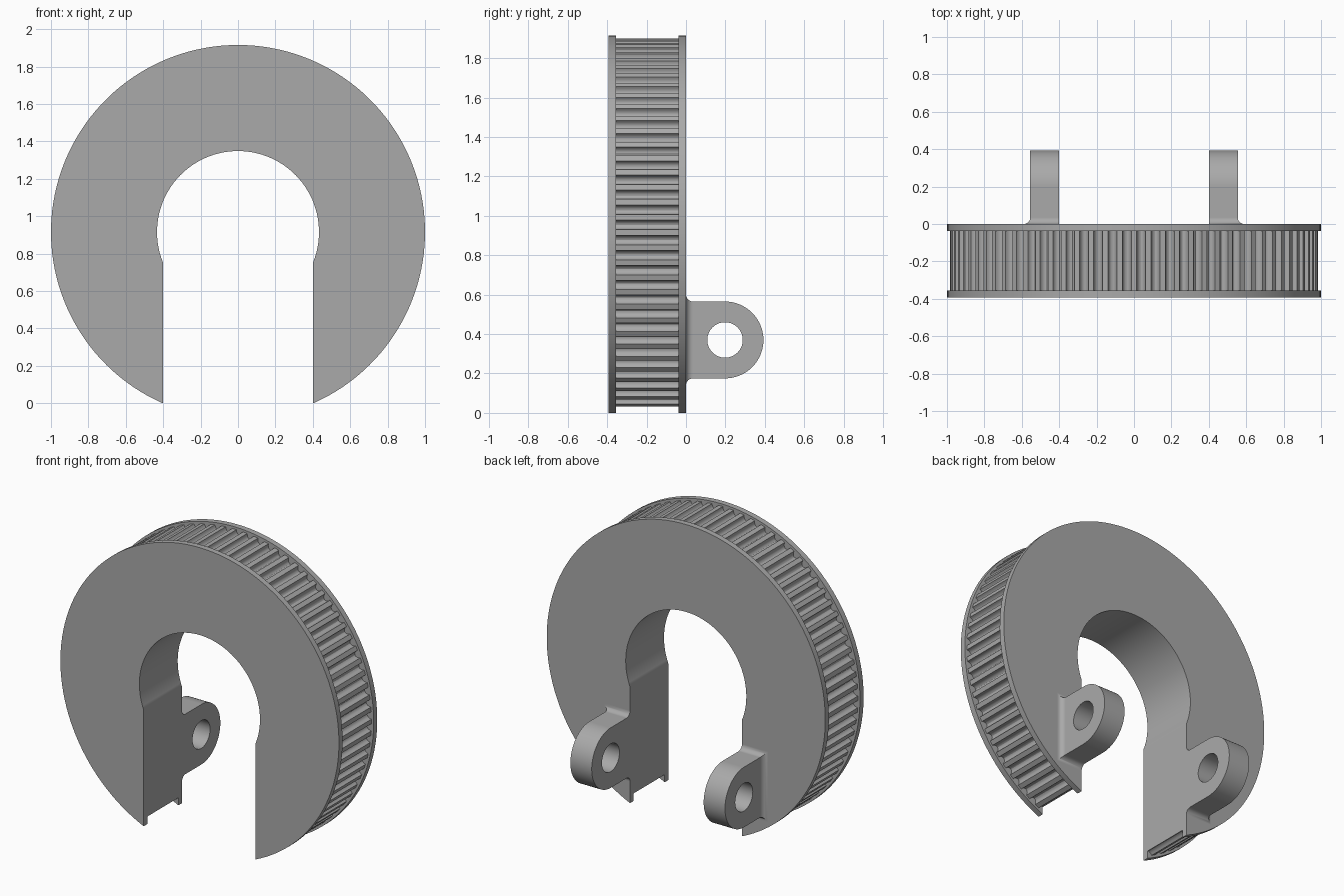
import bpy, bmesh
from math import sin, cos, pi, asin, sqrt, radians

cube = bpy.data.objects.get("Cube")
if cube:
    bpy.data.objects.remove(cube, do_unlink=True)

SLOT, BORE, RIM = 0.402, 0.433, 1.0
CZ = sqrt(RIM**2 - SLOT**2)
TEETH, TIP, DEPTH = 80, 0.985, 0.032

grey = bpy.data.materials.new("grey plastic")
grey.use_nodes = True
grey.diffuse_color = (0.4, 0.4, 0.4, 1)
grey.node_tree.nodes["Principled BSDF"].inputs["Base Color"].default_value = (0.4, 0.4, 0.4, 1)


def make(name, bm):
    bmesh.ops.remove_doubles(bm, verts=bm.verts, dist=1e-6)
    bmesh.ops.recalc_face_normals(bm, faces=bm.faces)
    mesh = bpy.data.meshes.new(name)
    bm.to_mesh(mesh)
    bm.free()
    mesh.materials.append(grey)
    obj = bpy.data.objects.new(name, mesh)
    bpy.context.collection.objects.link(obj)
    return obj


def loft(name, rings):
    """Skin a list of equal-length closed rings and cap both ends."""
    bm = bmesh.new()
    loops = [[bm.verts.new(p) for p in ring] for ring in rings]
    n = len(loops[0])
    for a, b in zip(loops, loops[1:]):
        for i in range(n):
            j = (i + 1) % n
            bm.faces.new((a[i], a[j], b[j], b[i]))
    bm.faces.new(loops[0])
    bm.faces.new(loops[-1])
    return make(name, bm)


def arc(r, start, end, steps):
    return [(r * cos(start + (end - start) * i / steps),
             r * sin(start + (end - start) * i / steps)) for i in range(steps + 1)]


def horseshoe(name, outer, y0, y1):
    """Ring layer with the bore and the open slot at the bottom."""
    half = asin(SLOT / BORE)
    pts = outer + arc(BORE, 1.5 * pi - half, half - pi / 2, 64)
    return loft(name, [[(x, y, z + CZ) for x, z in pts] for y in (y0, y1)])


def rim_arc(r):
    half = asin(SLOT / r)
    return arc(r, half - pi / 2, 1.5 * pi - half, 120)


def toothed_arc():
    """Rounded grooves separated by narrow lands, trimmed at the slot."""
    pitch, pts = 2 * pi / TEETH, []
    for t in range(TEETH):
        mid = -pi / 2 + (t + 0.5) * pitch
        for k in range(-4, 5):
            u = k * pi / 8
            a, r = mid + 0.31 * pitch * sin(u), TIP - DEPTH * cos(u)
            if abs(r * cos(a)) > SLOT + 0.002 or sin(a) > 0:
                pts.append((r * cos(a), r * sin(a)))
    r = sqrt(pts[0][0]**2 + pts[0][1]**2)
    end = -sqrt(r * r - SLOT**2)
    return [(SLOT, end)] + pts + [(-SLOT, end)]


def combine(target, tool, operation):
    mod = target.modifiers.new(operation, "BOOLEAN")
    mod.operation, mod.solver, mod.object = operation, "EXACT", tool
    bpy.ops.object.select_all(action="DESELECT")
    bpy.context.view_layer.objects.active = target
    target.select_set(True)
    bpy.ops.object.modifier_apply(modifier=mod.name)
    bpy.data.objects.remove(tool, do_unlink=True)


# Toothed ring between two flanges
pulley = horseshoe("split_pulley", toothed_arc(), -0.356, -0.037)
for name, y0, y1 in (("front_flange", -0.393, -0.356), ("back_flange", -0.037, 0.0)):
    combine(pulley, horseshoe(name, rim_arc(RIM), y0, y1), "UNION")

# Pair of rounded lugs with flared feet and cross holes
LUG_Z, LUG_Y, LUG_R, HOLE_R, LUG_X, FILLET = 0.37, 0.198, 0.195, 0.09, 0.555, 0.035
for side, word in ((1, "left"), (-1, "right")):
    tab = arc(LUG_R, -pi / 2, pi / 2, 32)
    tab = [(-LUG_Y - 0.01, -LUG_R)] + tab + [(-LUG_Y - 0.01, LUG_R)]
    lug = loft(word + "_lug", [[(side * x, LUG_Y + y, LUG_Z + z) for y, z in tab]
                               for x in (SLOT, LUG_X)])
    rings = []
    for i in range(-1, 9):
        t = max(i, 0) / 8 * pi / 2
        d = FILLET * (1 - sin(t))
        y = FILLET * (1 - cos(t)) if i >= 0 else -0.01
        x, h = LUG_X + d, LUG_R + d
        rings.append([(side * SLOT, y, LUG_Z - h), (side * x, y, LUG_Z - h),
                      (side * x, y, LUG_Z + h), (side * SLOT, y, LUG_Z + h)])
    combine(lug, loft("foot", rings), "UNION")
    hole = loft("hole", [[(side * x, LUG_Y + y, LUG_Z + z) for y, z in arc(HOLE_R, 0, 2 * pi, 40)[:-1]]
                         for x in (0.3, 0.7)])
    combine(lug, hole, "DIFFERENCE")
    combine(pulley, lug, "UNION")

# Merge flat regions, then smooth the curved ones
bm = bmesh.new()
bm.from_mesh(pulley.data)
bmesh.ops.remove_doubles(bm, verts=bm.verts, dist=1e-5)
bmesh.ops.dissolve_limit(bm, angle_limit=radians(0.2), verts=bm.verts, edges=bm.edges)
bm.to_mesh(pulley.data)
bm.free()
bpy.context.view_layer.objects.active = pulley
pulley.select_set(True)
bpy.ops.object.shade_smooth_by_angle(angle=radians(30))
weighted = pulley.modifiers.new("even shading", "WEIGHTED_NORMAL")
weighted.keep_sharp = True
